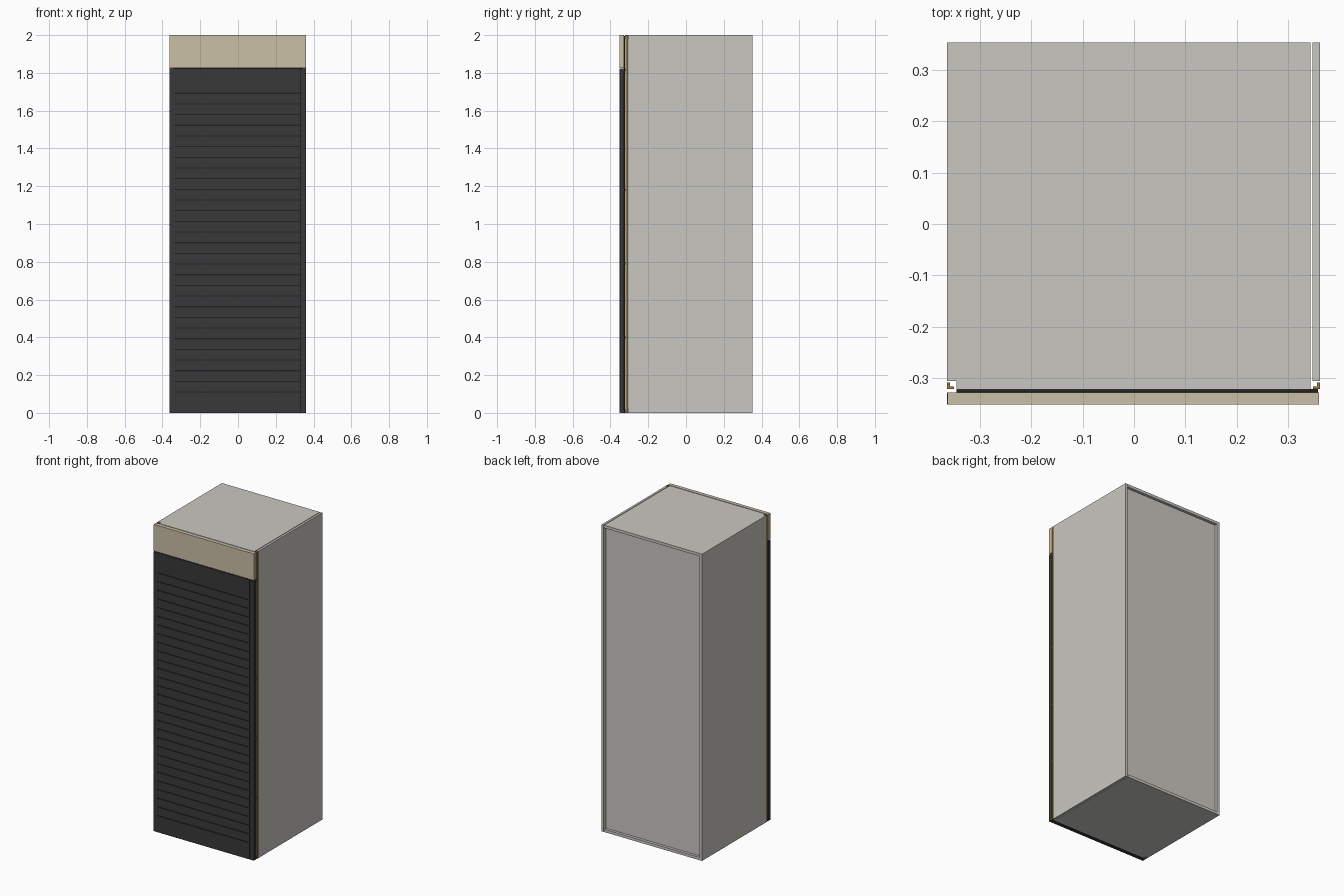
import bpy, bmesh

if "Cube" in bpy.data.objects:
    bpy.data.objects.remove(bpy.data.objects["Cube"])

def material(name, rgb):
    m = bpy.data.materials.new(name)
    m.diffuse_color = (*rgb, 1)
    m.use_nodes = True
    m.node_tree.nodes["Principled BSDF"].inputs["Base Color"].default_value = m.diffuse_color
    return m

GREY = material("warm grey board", (0.585, 0.575, 0.535))
BEIGE = material("beige header", (0.60, 0.53, 0.39))
DARK = material("charcoal door", (0.040, 0.040, 0.040))
GROOVE = material("black groove", (0.015, 0.015, 0.015))
BRASS = material("brass trim", (0.33, 0.20, 0.06))

def finish(name, bm, mat):
    bmesh.ops.recalc_face_normals(bm, faces=bm.faces[:])
    me = bpy.data.meshes.new(name)
    bm.to_mesh(me)
    bm.free()
    me.materials.append(mat)
    ob = bpy.data.objects.new(name, me)
    bpy.context.collection.objects.link(ob)
    return ob

def prism(name, pts, axis, lo, hi, mat):
    """Extrude a 2D outline along x (points are y,z) or along z (points are x,y)."""
    bm = bmesh.new()
    place = (lambda p, t: (t, *p)) if axis == 'x' else (lambda p, t: (*p, t))
    f = bm.faces.new([bm.verts.new(place(p, lo)) for p in pts])
    r = bmesh.ops.extrude_face_region(bm, geom=[f])
    d = hi - lo
    vec = (d, 0, 0) if axis == 'x' else (0, 0, d)
    bmesh.ops.translate(bm, vec=vec, verts=[v for v in r['geom'] if isinstance(v, bmesh.types.BMVert)])
    return finish(name, bm, mat)

def box(name, x0, x1, y0, y1, z0, z1, mat):
    return prism(name, [(x0, y0), (x1, y0), (x1, y1), (x0, y1)], 'z', z0, z1, mat)

# carcass: notched top and bottom boards, side panels, recessed back
board = [(-0.345, -0.322), (0.343, -0.322), (0.343, 0.353),
         (-0.363, 0.353), (-0.363, -0.305), (-0.345, -0.305)]
prism("bottom_board", board, 'z', 0, 0.018, GREY)
prism("top_board", board, 'z', 1.982, 2, GREY)
box("left_panel", -0.363, -0.345, -0.305, 0.353, 0.018, 1.982, GREY)
box("right_panel", 0.347, 0.361, -0.305, 0.353, 0, 2, GREY)
box("back_panel", -0.345, 0.343, 0.32, 0.335, 0.018, 1.982, GREY)

# brass angle strips in the front corners
for side, edge in (("left", -0.363), ("right", 0.361)):
    s = 1 if edge > 0 else -1
    pts = [(edge, -0.321), (edge, -0.308), (edge - s * 0.005, -0.308),
           (edge - s * 0.005, -0.316), (edge - s * 0.013, -0.316), (edge - s * 0.013, -0.321)]
    prism(side + "_brass_strip", pts, 'z', 0, 2, BRASS)

# header panel above the door
box("header_panel", -0.362, 0.360, -0.351, -0.327, 1.827, 2, BEIGE)

# door core, its black front skin seen in the grooves, and the rear seal
X0, X1, FRONT, SKIN = -0.363, 0.360, -0.351, -0.346
TOP = 1.822
box("door_core", X0, X1, SKIN + 0.001, -0.327, 0, TOP, DARK)
box("door_groove_skin", X0 + 0.002, X1 - 0.002, SKIN, SKIN + 0.001, 0.002, TOP - 0.002, GROOVE)
box("door_seal", -0.345, 0.343, -0.327, -0.322, 0.0, 1.995, GROOVE)

# door frame stiles, top rail and bottom rail
L, R, G = -0.335, 0.328, 0.006
box("door_left_stile", X0, L, FRONT, SKIN, 0, TOP, DARK)
box("door_right_stile", R + G, X1, FRONT, SKIN, 0, TOP, DARK)
Z0, Z1, N = 0.11, 1.692, 28
box("door_bottom_rail", L, R, FRONT, SKIN, 0, Z0 - G / 2, DARK)
box("door_top_rail", L, R, FRONT, SKIN, Z1 + G / 2, TOP, DARK)

# horizontal slats, leaning back slightly towards the top
step = (Z1 - Z0) / N
for i in range(N):
    a, b = Z0 + i * step + G / 2, Z0 + (i + 1) * step - G / 2
    prism(f"door_slat_{i + 1}", [(FRONT, a), (FRONT + 0.0008, b), (SKIN, b), (SKIN, a)],
          'x', L, R, DARK)

# small hinge blocks behind the door edge
for i, z in enumerate((0.01, 0.40, 0.79, 1.18, 1.815)):
    box(f"hinge_{i + 1}", 0.343, 0.358, -0.327, -0.321, z - 0.005, z + 0.005, GROOVE)
